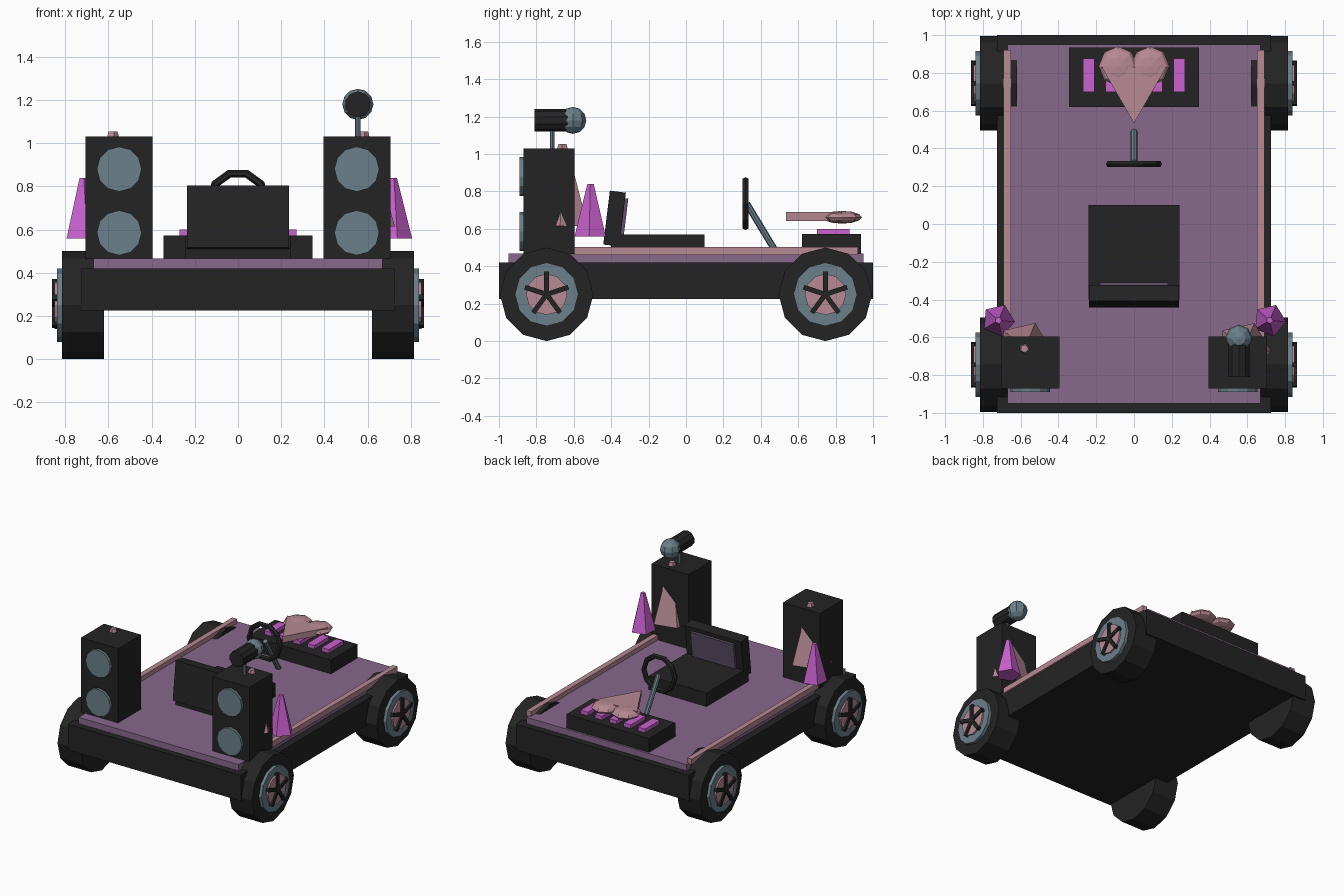
import bpy, math
from mathutils import Matrix, Vector

if "Cube" in bpy.data.objects:
    bpy.data.objects.remove(bpy.data.objects["Cube"])

def material(name, rgb):
    m = bpy.data.materials.new(name)
    m.diffuse_color = [((c + 0.055) / 1.055) ** 2.4 for c in rgb] + [1]
    m.use_nodes = True
    m.node_tree.nodes["Principled BSDF"].inputs["Base Color"].default_value = m.diffuse_color
    return m

BLACK = material("black", (0.14, 0.14, 0.14))
PURPLE = material("dusty purple", (0.53, 0.41, 0.55))
DARK = material("dark purple", (0.37, 0.31, 0.42))
PINK = material("dusty pink", (0.72, 0.54, 0.58))
MAGENTA = material("magenta", (0.79, 0.38, 0.81))
GREY = material("slate grey", (0.42, 0.50, 0.54))

def finish(name, mat):
    ob = bpy.context.object
    ob.name = name
    ob.data.materials.append(mat)
    return ob

def box(name, x, y, z, mat):
    """Box from (min, max) ranges."""
    r = (x, y, z)
    bpy.ops.mesh.primitive_cube_add(size=1)
    ob = finish(name, mat)
    size = [b - a for a, b in r]
    mid = [(a + b) / 2 for a, b in r]
    ob.data.transform(Matrix.Translation(mid) @ Matrix.Diagonal(size + [1]))
    return ob

def rod(name, a, b, r1, mat, sides=12, r2=None, spin=0.0):
    """Cylinder or cone between two points."""
    a, b = Vector(a), Vector(b)
    d = b - a
    bpy.ops.mesh.primitive_cone_add(vertices=sides, radius1=r1, radius2=r1 if r2 is None else r2, depth=d.length)
    ob = finish(name, mat)
    turn = d.to_track_quat('Z', 'Y').to_matrix().to_4x4()
    if d.x == 0 and d.y == 0:
        turn = Matrix.Identity(4)
    ob.data.transform(Matrix.Translation((a + b) / 2) @ turn @ Matrix.Rotation(spin, 4, 'Z'))
    return ob

def ball(name, c, scale, mat, seg=8, rings=6):
    bpy.ops.mesh.primitive_uv_sphere_add(segments=seg, ring_count=rings, radius=1)
    ob = finish(name, mat)
    ob.data.transform(Matrix.Translation(c) @ Matrix.Diagonal(list(scale) + [1]))
    return ob

# Chassis and deck
box("chassis", (-0.725, 0.725), (-1, 1), (0.225, 0.42), BLACK)
box("deck", (-0.67, 0.67), (-0.95, 0.95), (0.42, 0.467), PURPLE)

# Wheels with rim, hub disc and five spokes
for sx in (-1, 1):
    for y in (-0.745, 0.745):
        def disc(name, x0, x1, r, mat):
            rod(name, (sx * x0, y, 0.25), (sx * x1, y, 0.25), r, mat)
        disc("tire", 0.62, 0.815, 0.25, BLACK)
        disc("rim", 0.80, 0.838, 0.17, GREY)
        disc("hub_disc", 0.82, 0.85, 0.11, PINK)
        for i in range(5):
            sp = box("spoke", (0.835, 0.862), (-0.013, 0.013), (0, 0.122), BLACK)
            sp.data.transform(Matrix.Translation((0, y, 0.25)) @ Matrix.Rotation(i * math.tau / 5, 4, 'X'))
            if sx < 0:
                sp.data.transform(Matrix.Scale(-1, 4, (1, 0, 0)))
                sp.data.flip_normals()

# Side rails, speakers and spikes
spin = math.radians(-5 - 90)
for sx in (-1, 1):
    box("side_rail", sorted((sx * 0.652, sx * 0.692)), (-0.85, 0.92), (0.46, 0.502), PINK)
    box("speaker", sorted((sx * 0.395, sx * 0.705)), (-0.87, -0.595), (0.465, 1.03), BLACK)
    for z in (0.88, 0.585):
        rod("speaker_cone", (sx * 0.55, -0.86, z), (sx * 0.55, -0.89, z), 0.104, GREY)
    x = sx * 0.58
    rod("pink_spike", (x, -0.66, 0.615), (x, -0.66, 1.055), 0.147, PINK, 5, 0.022, spin)
    x = sx * 0.718
    rod("magenta_spike", (x, -0.51, 0.56), (x, -0.51, 0.84), 0.088, MAGENTA, 5, 0.018, spin)

# Microphone on the right speaker
rod("microphone_stand", (0.555, -0.715, 1.02), (0.555, -0.715, 1.15), 0.013, GREY, 8)
rod("microphone_body", (0.555, -0.81, 1.18), (0.555, -0.59, 1.18), 0.06, BLACK, 10)
ball("microphone_head", (0.555, -0.605, 1.18), (0.072, 0.072, 0.072), GREY)

# Seat with forward-leaning backrest
box("seat", (-0.242, 0.242), (-0.40, 0.10), (0.465, 0.57), BLACK)
lean = Matrix.Translation((0, -0.382, 0.655)) @ Matrix.Rotation(math.radians(-7), 4, 'X')
box("backrest", (-0.237, 0.237), (-0.043, 0.043), (-0.145, 0.145), BLACK).data.transform(lean)
box("backrest_panel", (-0.18, 0.18), (0.03, 0.06), (-0.10, 0.115), DARK).data.transform(lean)

# Steering wheel and column
bpy.ops.mesh.primitive_torus_add(major_segments=10, minor_segments=6, major_radius=0.13, minor_radius=0.019)
ring = finish("steering_wheel", BLACK)
ring.data.transform(Matrix.Translation((0, 0.318, 0.735)) @ Matrix.Rotation(math.pi / 2, 4, 'X'))
rod("steering_column", (0, 0.488, 0.465), (0, 0.325, 0.735), 0.018, GREY, 8)

# Keyboard console
box("console", (-0.345, 0.345), (0.62, 0.935), (0.465, 0.572), BLACK)
for i in range(-2, 3):
    box("key", (i * 0.12 - 0.03, i * 0.12 + 0.03), (0.70, 0.875), (0.56, 0.60), MAGENTA)

# Heart: triangular point plus two flattened lobes
rod("heart_point", (0, 0.732, 0.643), (0, 0.732, 0.69), 0.198, PINK, 3, None, math.pi)
for sx in (-1, 1):
    ball("heart_lobe", (sx * 0.085, 0.835, 0.662), (0.102, 0.105, 0.034), PINK)
